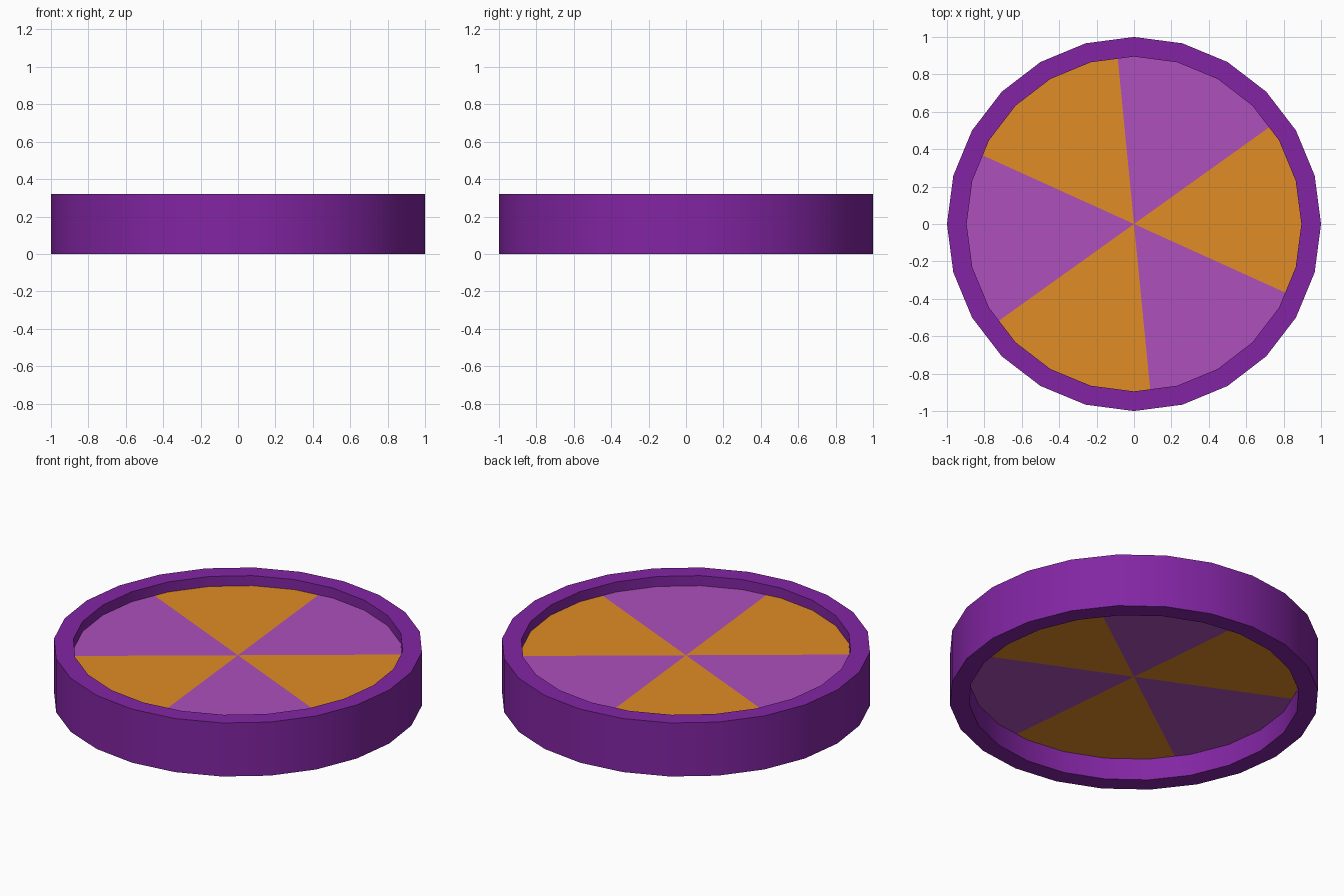
import bpy, bmesh, math

if "Cube" in bpy.data.objects:
    bpy.data.objects.remove(bpy.data.objects["Cube"])

SIDES, R_OUT, R_IN, HEIGHT = 24, 1.0, 0.895, 0.32
DISC_LOW, DISC_TOP = 0.13, 0.26
FIRST_CUT = 35.6  # angle of the first wedge boundary


def material(name, rgb):
    m = bpy.data.materials.new(name)
    lin = [((c / 255 + 0.055) / 1.055) ** 2.4 for c in rgb]
    m.diffuse_color = (*lin, 1)
    m.use_nodes = True
    m.node_tree.nodes["Principled BSDF"].inputs["Base Color"].default_value = m.diffuse_color
    return m


def make_object(name, bm, mats):
    bmesh.ops.recalc_face_normals(bm, faces=bm.faces)
    me = bpy.data.meshes.new(name)
    bm.to_mesh(me)
    bm.free()
    ob = bpy.data.objects.new(name, me)
    bpy.context.collection.objects.link(ob)
    for m in mats:
        me.materials.append(m)
    return ob


dark_purple = material("dark purple", (130, 37, 163))
light_purple = material("light purple", (173, 80, 188))
orange = material("orange", (224, 140, 37))

# Rim: a rectangular section swept around the axis
bm = bmesh.new()
section = [(R_OUT, 0), (R_OUT, HEIGHT), (R_IN, HEIGHT), (R_IN, 0)]
rings = []
for i in range(SIDES):
    a = math.tau * i / SIDES
    rings.append([bm.verts.new((r * math.cos(a), r * math.sin(a), z)) for r, z in section])
for i in range(SIDES):
    p, q = rings[i], rings[(i + 1) % SIDES]
    for k in range(4):
        n = (k + 1) % 4
        bm.faces.new((p[k], q[k], q[n], p[n]))
rim = make_object("rim", bm, [dark_purple])
bpy.context.view_layer.objects.active = rim
rim.select_set(True)
bpy.ops.object.shade_smooth_by_angle(angle=math.radians(30))

# Wedge disc: polygon matching the rim, with extra corners at wedge boundaries
step = 360 / SIDES
angles = sorted([i * step for i in range(SIDES)] + [(FIRST_CUT + 60 * k) % 360 for k in range(6)])


def edge_point(deg, z):
    off = math.radians(deg % step - step / 2)
    r = R_IN * math.cos(math.radians(step / 2)) / math.cos(off)
    a = math.radians(deg)
    return (r * math.cos(a), r * math.sin(a), z)


bm = bmesh.new()
for z in (DISC_LOW, DISC_TOP):
    centre = bm.verts.new((0, 0, z))
    edge = [bm.verts.new(edge_point(a, z)) for a in angles]
    for i, a in enumerate(angles):
        j = (i + 1) % len(angles)
        mid = (a + (angles[j] if j else 360)) / 2
        tri = (centre, edge[i], edge[j])
        f = bm.faces.new(tri if z == DISC_TOP else tri[::-1])
        # Alternate the colour every 60 degrees
        f.material_index = int(((mid - FIRST_CUT) % 360) // 60) % 2
    if z == DISC_LOW:
        low = edge
# Side wall of the disc, hidden against the rim
for i in range(len(angles)):
    j = (i + 1) % len(angles)
    f = bm.faces.new((low[i], low[j], edge[j], edge[i]))
    f.material_index = 0
make_object("wedge_disc", bm, [light_purple, orange])
